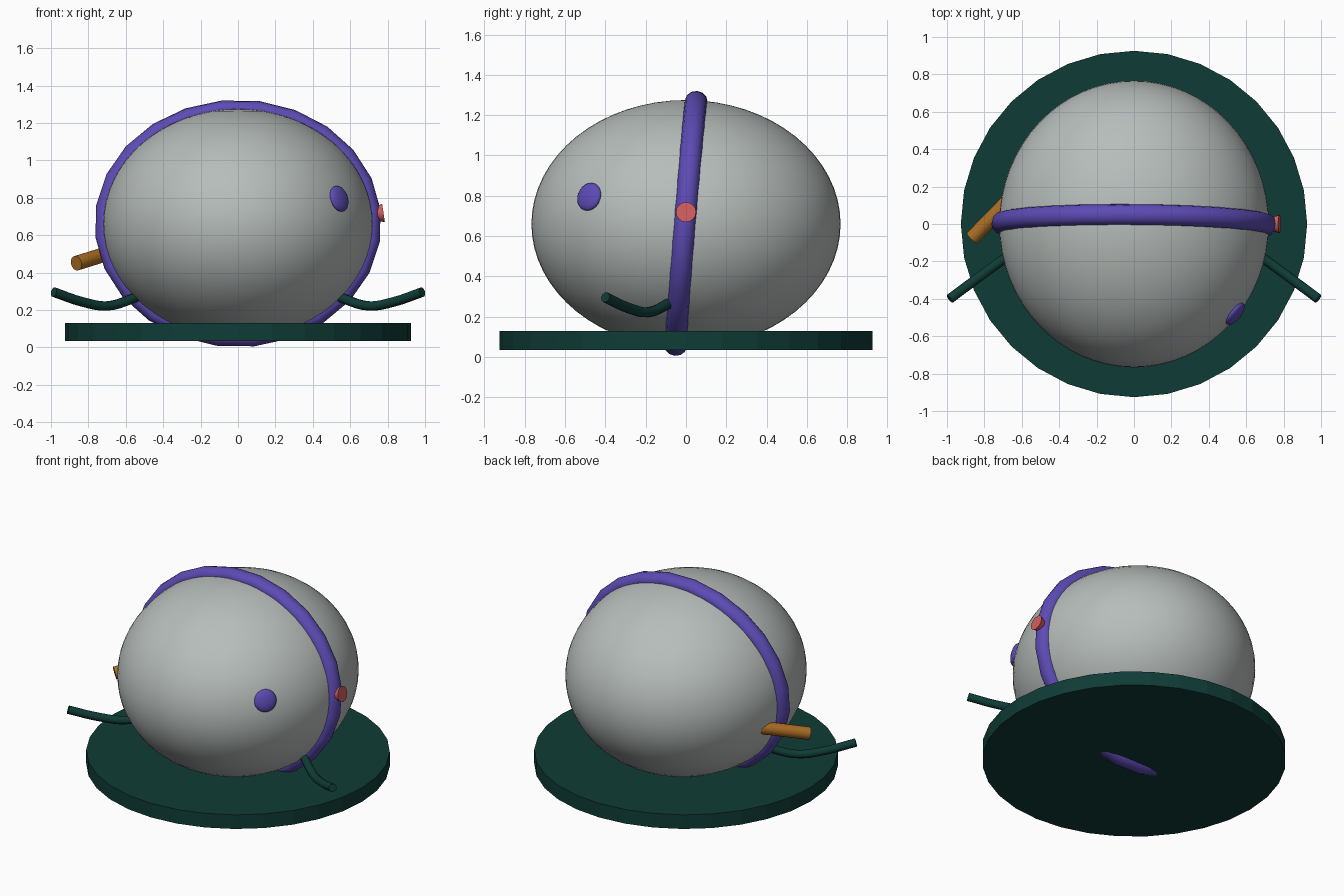
import bpy, math
from mathutils import Vector, Matrix

if "Cube" in bpy.data.objects:
    bpy.data.objects.remove(bpy.data.objects["Cube"])


def material(name, rgb):
    m = bpy.data.materials.new(name)
    m.diffuse_color = (*rgb, 1)
    m.use_nodes = True
    m.node_tree.nodes["Principled BSDF"].inputs["Base Color"].default_value = m.diffuse_color
    return m


GREY = material("pale grey", (0.47, 0.51, 0.49))
PURPLE = material("purple", (0.11, 0.07, 0.46))
TEAL = material("dark teal", (0.0048, 0.045, 0.037))
ORANGE = material("orange", (0.42, 0.16, 0.018))
RED = material("coral red", (0.62, 0.11, 0.11))


def finish(name, mat, smooth=True):
    ob = bpy.context.object
    ob.name = name
    ob.data.materials.append(mat)
    if smooth:
        bpy.ops.object.shade_smooth_by_angle(angle=math.radians(40))
    return ob


def cone_between(name, a, b, r1, r2, mat, sides=16):
    a, b = Vector(a), Vector(b)
    bpy.ops.mesh.primitive_cone_add(
        vertices=sides, radius1=r1, radius2=r2, depth=(b - a).length,
        location=(a + b) / 2,
        rotation=(b - a).to_track_quat('Z', 'Y').to_euler())
    return finish(name, mat)


# Egg-shaped body
bpy.ops.mesh.primitive_uv_sphere_add(segments=64, ring_count=32, radius=1,
                                     location=(0, 0, 0.66))
bpy.context.object.scale = (0.721, 0.767, 0.615)
finish("body", GREY)

# Round base plate
bpy.ops.mesh.primitive_cylinder_add(vertices=32, radius=0.926, depth=0.095,
                                    location=(0, 0, 0.0825))
finish("base_plate", TEAL, smooth=False)

# Leaning band around the body, passing through the base
bpy.ops.mesh.primitive_torus_add(major_segments=24, minor_segments=12,
                                 major_radius=0.712, minor_radius=0.055)
band = finish("band", PURPLE)
band.data.transform(Matrix.Rotation(math.pi / 2, 4, 'X')
                    @ Matrix.Rotation(math.radians(6.5), 4, 'Z'))
band.data.transform(Matrix.Diagonal((1, 1, 0.865, 1)))
band.rotation_euler = (-0.083, 0, -0.008)
band.location = (0, 0, 0.663)

# Eye button lying on the body surface
normal = Vector((0.759, -0.597, 0.26))
bpy.ops.mesh.primitive_uv_sphere_add(segments=24, ring_count=12, radius=1,
                                     location=(0.54, -0.48, 0.795))
eye = finish("eye", PURPLE)
eye.scale = (0.071, 0.071, 0.028)
eye.rotation_euler = normal.to_track_quat('Z', 'Y').to_euler()

# Flared knob on the right of the band, spout on the left
cone_between("side_knob", (0.69, 0, 0.706), (0.778, 0, 0.719), 0.02, 0.05, RED)
cone_between("spout", (-0.64, 0.155, 0.52), (-0.865, -0.075, 0.45),
             0.04, 0.04, ORANGE)


# Curved arms, mirrored left and right
def arm(name, side):
    path = [(0.47, -0.03, 0.305), (0.58, -0.105, 0.255), (0.70, -0.19, 0.222),
            (0.83, -0.285, 0.243), (0.985, -0.40, 0.296)]
    cu = bpy.data.curves.new(name, 'CURVE')
    cu.dimensions = '3D'
    cu.bevel_depth = 0.026
    cu.bevel_resolution = 3
    cu.resolution_u = 4
    cu.use_fill_caps = True
    sp = cu.splines.new('BEZIER')
    sp.bezier_points.add(len(path) - 1)
    for p, (x, y, z) in zip(sp.bezier_points, path):
        p.co = (side * x, y, z)
        p.handle_left_type = p.handle_right_type = 'AUTO'
    ob = bpy.data.objects.new(name, cu)
    bpy.context.collection.objects.link(ob)
    bpy.ops.object.select_all(action='DESELECT')
    bpy.context.view_layer.objects.active = ob
    ob.select_set(True)
    bpy.ops.object.convert(target='MESH')
    finish(name, TEAL)


for side, label in ((1, "right"), (-1, "left")):
    arm(label + "_arm", side)
